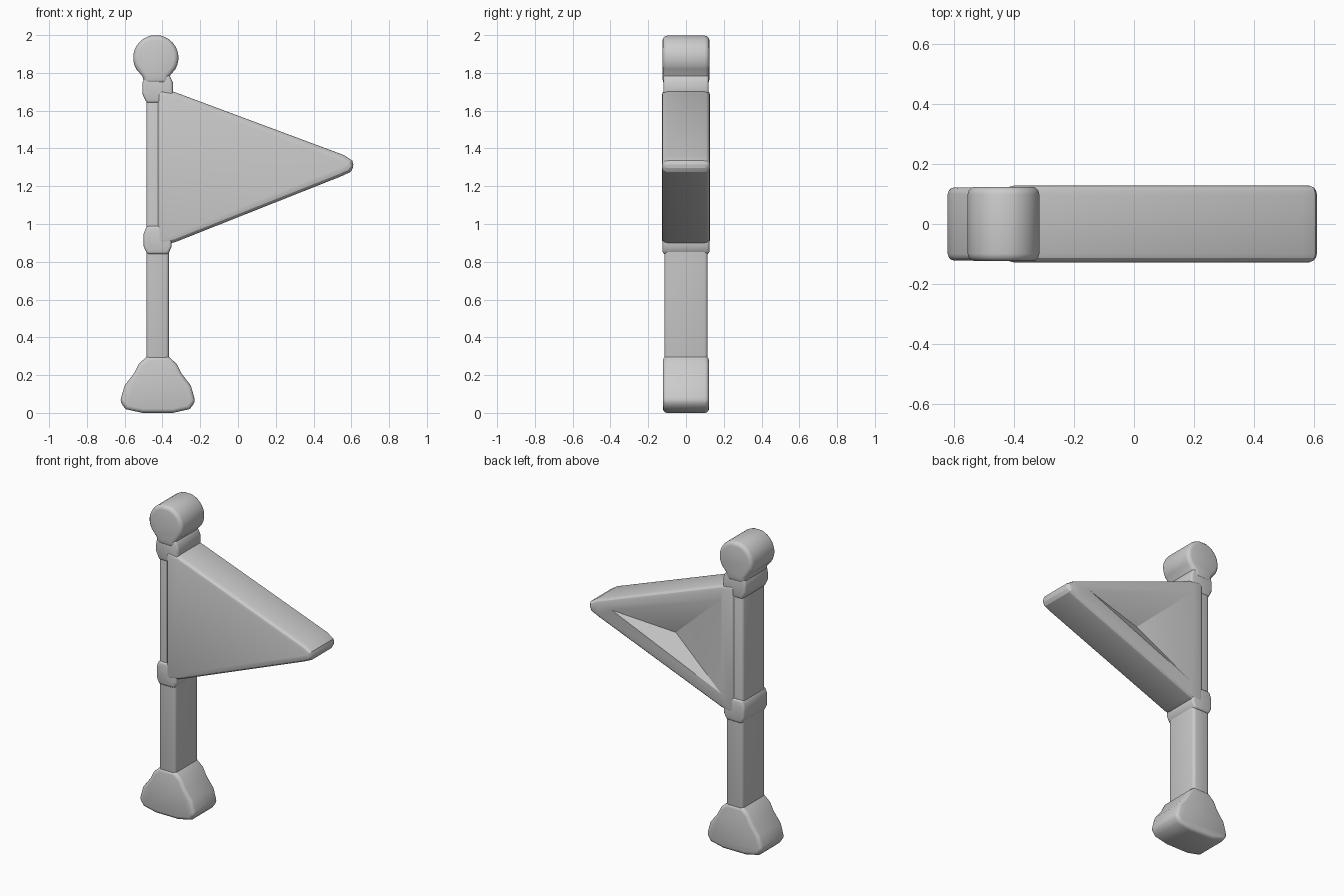
import bpy, bmesh, math
from mathutils import Vector

cube = bpy.data.objects.get("Cube")
if cube:
    bpy.data.objects.remove(cube, do_unlink=True)

grey = bpy.data.materials.new("plain grey")
grey.use_nodes = True
colour = (0.6, 0.6, 0.6, 1)
grey.diffuse_color = colour
grey.node_tree.nodes["Principled BSDF"].inputs["Base Color"].default_value = colour

POLE_X = -0.425


def apply_all(ob):
    bpy.ops.object.select_all(action='DESELECT')
    bpy.context.view_layer.objects.active = ob
    ob.select_set(True)
    for mod in list(ob.modifiers):
        bpy.ops.object.modifier_apply(modifier=mod.name)


def link(name, mesh):
    mesh.materials.append(grey)
    ob = bpy.data.objects.new(name, mesh)
    bpy.context.collection.objects.link(ob)
    return ob


def slab(name, outline, half_depth, bevel):
    """Extrude an x-z outline along y and round its rims."""
    bm = bmesh.new()
    face = bm.faces.new([bm.verts.new((x, -half_depth, z)) for x, z in outline])
    grown = bmesh.ops.extrude_face_region(bm, geom=[face])["geom"]
    verts = [v for v in grown if isinstance(v, bmesh.types.BMVert)]
    bmesh.ops.translate(bm, vec=(0, 2 * half_depth, 0), verts=verts)
    bmesh.ops.recalc_face_normals(bm, faces=bm.faces)
    mesh = bpy.data.meshes.new(name)
    bm.to_mesh(mesh)
    bm.free()
    ob = link(name, mesh)
    mod = ob.modifiers.new("rim", 'BEVEL')
    mod.width, mod.segments = bevel, 3
    mod.limit_method, mod.angle_limit = 'ANGLE', math.radians(50)
    mod.use_clamp_overlap = False
    apply_all(ob)
    return ob


def smooth(ob, angle=40):
    bpy.ops.object.select_all(action='DESELECT')
    bpy.context.view_layer.objects.active = ob
    ob.select_set(True)
    bpy.ops.object.shade_smooth_by_angle(angle=math.radians(angle))


def mirrored(half):
    """Outline from (half width, z) pairs, bottom to top, about the pole."""
    return ([(POLE_X + w, z) for w, z in half]
            + [(POLE_X - w, z) for w, z in reversed(half)])


# Stepped, flared foot, slightly bowed underneath
base = slab("base", mirrored([(0.08, 0.0), (0.17, 0.02), (0.2, 0.06), (0.175, 0.145),
                              (0.125, 0.21), (0.1, 0.26), (0.055, 0.3)]), 0.122, 0.022)

# Square staff
pole = slab("pole", mirrored([(0.06, 0.22), (0.06, 1.76)]), 0.115, 0.018)

# Collars below and above the pennant
lower_collar = slab("lower_collar", mirrored([(0.055, 0.84), (0.074, 0.88), (0.074, 0.95),
                                              (0.058, 0.99)]), 0.124, 0.014)
upper_collar = slab("upper_collar", mirrored([(0.058, 1.64), (0.082, 1.69), (0.08, 1.75),
                                              (0.062, 1.79)]), 0.12, 0.014)

# Round finial with a tapering neck
arc = [(0.12 * math.cos(a), 1.88 + 0.12 * math.sin(a))
       for a in (math.radians(-30 + 12 * i) for i in range(10))]
finial = slab("finial", mirrored([(0.062, 1.74), (0.07, 1.78)] + arc), 0.124, 0.025)
finial.location.x = -0.01

# Pennant, thick with a blunt tip
pennant = slab("pennant", [(-0.43, 1.715), (-0.34, 1.70), (0.56, 1.365), (0.605, 1.335),
                           (0.618, 1.305), (0.595, 1.275), (0.54, 1.25), (-0.33, 0.905),
                           (-0.43, 0.88)], 0.128, 0.03)

# Shallow pointed hollow in the back of the pennant
deep = Vector((0.03, 0.06, 1.27))
rim = [Vector((x, 0.128, z)) for x, z in ((0.44, 1.33), (-0.34, 1.61), (-0.34, 1.0))]
hull = bmesh.new()
points = [hull.verts.new(p) for p in [deep] + [deep + 2 * (r - deep) for r in rim]]
bmesh.ops.convex_hull(hull, input=points)
bmesh.ops.recalc_face_normals(hull, faces=hull.faces)
cutter_mesh = bpy.data.meshes.new("hollow_cutter")
hull.to_mesh(cutter_mesh)
hull.free()
cutter = link("hollow_cutter", cutter_mesh)
cutter.hide_render = True
cut = pennant.modifiers.new("hollow", 'BOOLEAN')
cut.operation, cut.solver, cut.object = 'DIFFERENCE', 'EXACT', cutter
apply_all(pennant)
bpy.data.objects.remove(cutter, do_unlink=True)

for part in (base, pole, lower_collar, upper_collar, finial):
    smooth(part)
smooth(pennant, 20)
